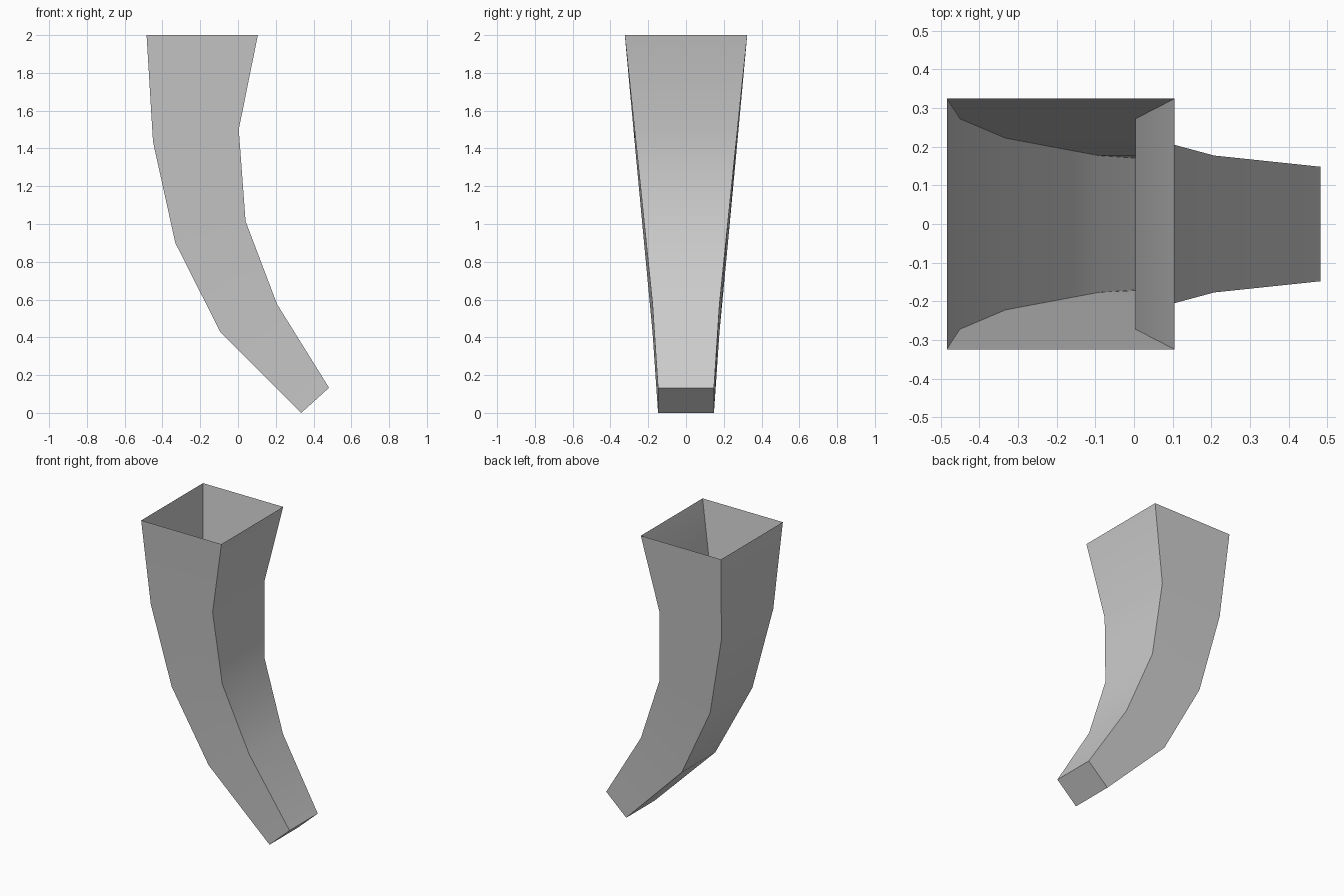
import bpy
import bmesh
import math

cube = bpy.data.objects.get("Cube")
if cube:
    bpy.data.objects.remove(cube, do_unlink=True)

# Plain grey material
grey = bpy.data.materials.new("light_grey")
grey.use_nodes = True
colour = (0.6, 0.6, 0.6, 1)
grey.diffuse_color = colour
grey.node_tree.nodes["Principled BSDF"].inputs["Base Color"].default_value = colour

# Cross-sections from open top to closed tip:
# outer bend (x, z), inner bend (x, z), half width in y
sections = [
    ((-0.484, 2.0), (0.105, 2.0), 0.324),
    ((-0.45, 1.435), (0.004, 1.5), 0.272),
    ((-0.332, 0.9), (0.04, 1.015), 0.222),
    ((-0.092, 0.425), (0.207, 0.575), 0.177),
    ((0.335, 0.0), (0.482, 0.133), 0.148),
]

# Curved, tapering square tube
bm = bmesh.new()
rings = []
for (xo, zo), (xi, zi), w in sections:
    corners = [(xo, -w, zo), (xi, -w, zi), (xi, w, zi), (xo, w, zo)]
    rings.append([bm.verts.new(c) for c in corners])

for upper, lower in zip(rings, rings[1:]):
    for i in range(4):
        j = (i + 1) % 4
        bm.faces.new((upper[i], lower[i], lower[j], upper[j]))

# Cap on the tip; the top stays open
bm.faces.new(reversed(rings[-1]))

mesh = bpy.data.meshes.new("curved_tube")
bm.to_mesh(mesh)
bm.free()
mesh.materials.append(grey)
tube = bpy.data.objects.new("curved_tube", mesh)
bpy.context.collection.objects.link(tube)

# Smooth along the bend, sharp at the corners
bpy.ops.object.select_all(action="DESELECT")
tube.select_set(True)
bpy.context.view_layer.objects.active = tube
bpy.ops.object.shade_smooth_by_angle(angle=math.radians(35))
